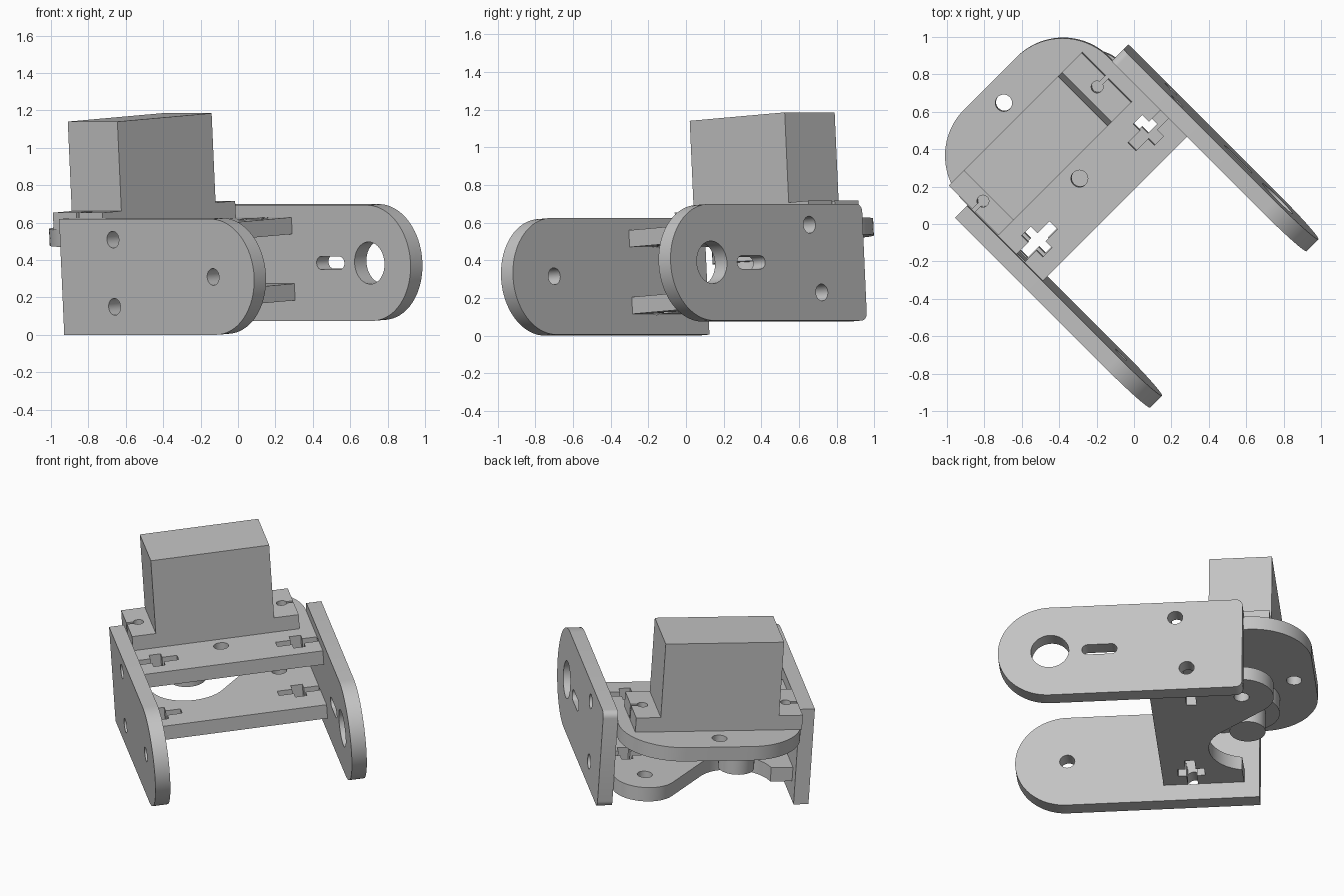
import bpy, bmesh
from math import cos, sin, pi, radians
from mathutils import Matrix

cube = bpy.data.objects.get("Cube")
if cube:
    bpy.data.objects.remove(cube, do_unlink=True)

grey = bpy.data.materials.new("light grey")
grey.use_nodes = True
colour = (0.55, 0.55, 0.55, 1)
grey.diffuse_color = colour
grey.node_tree.nodes["Principled BSDF"].inputs["Base Color"].default_value = colour

# Bracket frame: x across, y to the back, z up, then turned and slightly tilted
PLACE = (Matrix.Translation((0, 0, 0.0386)) @ Matrix.Rotation(radians(45), 4, 'Z')
         @ Matrix.Rotation(radians(-3.6), 4, 'Y'))
LEFT, RIGHT = -0.525, 0.57      # inner faces of the side plates
MID = (LEFT + RIGHT) / 2
THICK = 0.09


def arc(cx, cy, r, start, end, n=20):
    angles = [radians(start + (end - start) * i / n) for i in range(n + 1)]
    return [(cx + r * cos(a), cy + r * sin(a)) for a in angles]


def circle(cx, cy, r, n=32):
    return arc(cx, cy, r, 0, 360, n)[:-1]


def prism(name, outline, holes, low, high, sideways=False):
    """Extrude an outline with holes, upwards or sideways."""
    bm = bmesh.new()
    edges = []
    for loop in [outline] + holes:
        vs = [bm.verts.new((p, q, low)) for p, q in loop]
        edges += [bm.edges.new((v, vs[i - 1])) for i, v in enumerate(vs)]
    bmesh.ops.triangle_fill(bm, use_beauty=True, use_dissolve=False, edges=edges)
    ext = bmesh.ops.extrude_face_region(bm, geom=bm.faces[:])
    for v in ext["geom"]:
        if isinstance(v, bmesh.types.BMVert):
            v.co.z = high
    if sideways:
        for v in bm.verts:
            v.co = (v.co.z, v.co.x, v.co.y)
    bmesh.ops.recalc_face_normals(bm, faces=bm.faces[:])
    me = bpy.data.meshes.new(name)
    bm.to_mesh(me)
    bm.free()
    me.materials.append(grey)
    ob = bpy.data.objects.new(name, me)
    bpy.context.collection.objects.link(ob)
    ob.matrix_world = PLACE
    bpy.ops.object.select_all(action='DESELECT')
    ob.select_set(True)
    bpy.context.view_layer.objects.active = ob
    bpy.ops.object.shade_smooth_by_angle(angle=radians(30))
    return ob


def nut_slot(edge, y, inward):
    """Cross-shaped nut slot open at a side edge, listed front to back."""
    half = [(0, 0.03), (0.09, 0.03), (0.09, 0.08), (0.16, 0.08), (0.16, 0.03), (0.25, 0.03)]
    front = [(edge + inward * a, y - b) for a, b in half]
    back = [(edge + inward * a, y + b) for a, b in reversed(half)]
    return front + back


# Side plates, with one rounded end
HEIGHT, BACK, FRONT = 0.62, 0.70, -0.445
R = HEIGHT / 2
nose = arc(FRONT, R, R, 270, 90, 40)
prism("left_side_plate", nose + [(BACK, HEIGHT), (BACK, 0)],
      [circle(FRONT, R, 0.045), circle(0.30, 0.51, 0.045), circle(0.31, 0.15, 0.045)],
      LEFT - THICK, LEFT, sideways=True)
c = 0.04
corners = arc(BACK - c, HEIGHT - c, c, 90, 0, 6) + arc(BACK - c, c, c, 0, -90, 6)
slot = arc(-0.22, R, 0.035, 90, 270, 12) + arc(-0.08, R, 0.035, -90, 90, 12)
prism("right_side_plate", nose + corners,
      [circle(FRONT, R, 0.113, 48), slot, circle(0.30, 0.51, 0.045), circle(0.37, 0.15, 0.045)],
      RIGHT, RIGHT + THICK, sideways=True)

# Upper cross plate, rounded at the back
W1, BAR = 0.465, 0.13
r = 0.35
upper = ([(LEFT, BAR), (RIGHT, BAR)] + nut_slot(RIGHT, 0.30, -1)
         + arc(RIGHT - r, 1.075 - r, r, 0, 90) + arc(LEFT + r, 1.075 - r, r, 90, 180)
         + nut_slot(LEFT, 0.30, 1)[::-1])
prism("upper_cross_plate", upper, [circle(0, 0.95, 0.045), circle(0, 0.378, 0.045)],
      W1, W1 + THICK)

# Lower cross plate, with a round lobe and a cutout around the shaft
SHAFT = (-0.17, 0.66)
lower = ([(LEFT, BAR), (RIGHT, BAR)] + nut_slot(RIGHT, 0.37, -1)
         + arc(0.38, 0.673, 0.19, 0, 139) + arc(*SHAFT, 0.23, -41, -167)
         + [(LEFT, 0.61)] + nut_slot(LEFT, 0.305, 1)[::-1])
prism("lower_cross_plate", lower, [circle(0.38, 0.673, 0.045)], 0.11, 0.11 + THICK)

# Motor body, mounting flange with keyhole notches, boss and shaft disc
TOP = W1 + THICK
x0, x1, y0, y1 = -0.372, 0.342, 0.47, 0.845
prism("motor_body", [(x0, y0), (x1, y0), (x1, y1), (x0, y1)], [], TOP, 1.127)
f0, f1, ym = -0.515, 0.49, (y0 + y1) / 2
flange = ([(f0, y0), (f1, y0), (f1, ym - 0.01)] + arc(f1 - 0.07, ym, 0.032, -18, -342)
          + [(f1, ym + 0.01), (f1, y1), (f0, y1), (f0, ym + 0.01)]
          + arc(f0 + 0.07, ym, 0.032, 162, -162) + [(f0, ym - 0.01)])
prism("motor_flange", flange, [], TOP, 0.648)
prism("motor_boss", circle(*SHAFT, 0.19, 48), [], 0.36, W1)
prism("shaft_disc", circle(*SHAFT, 0.107), [], 0.23, 0.36)
